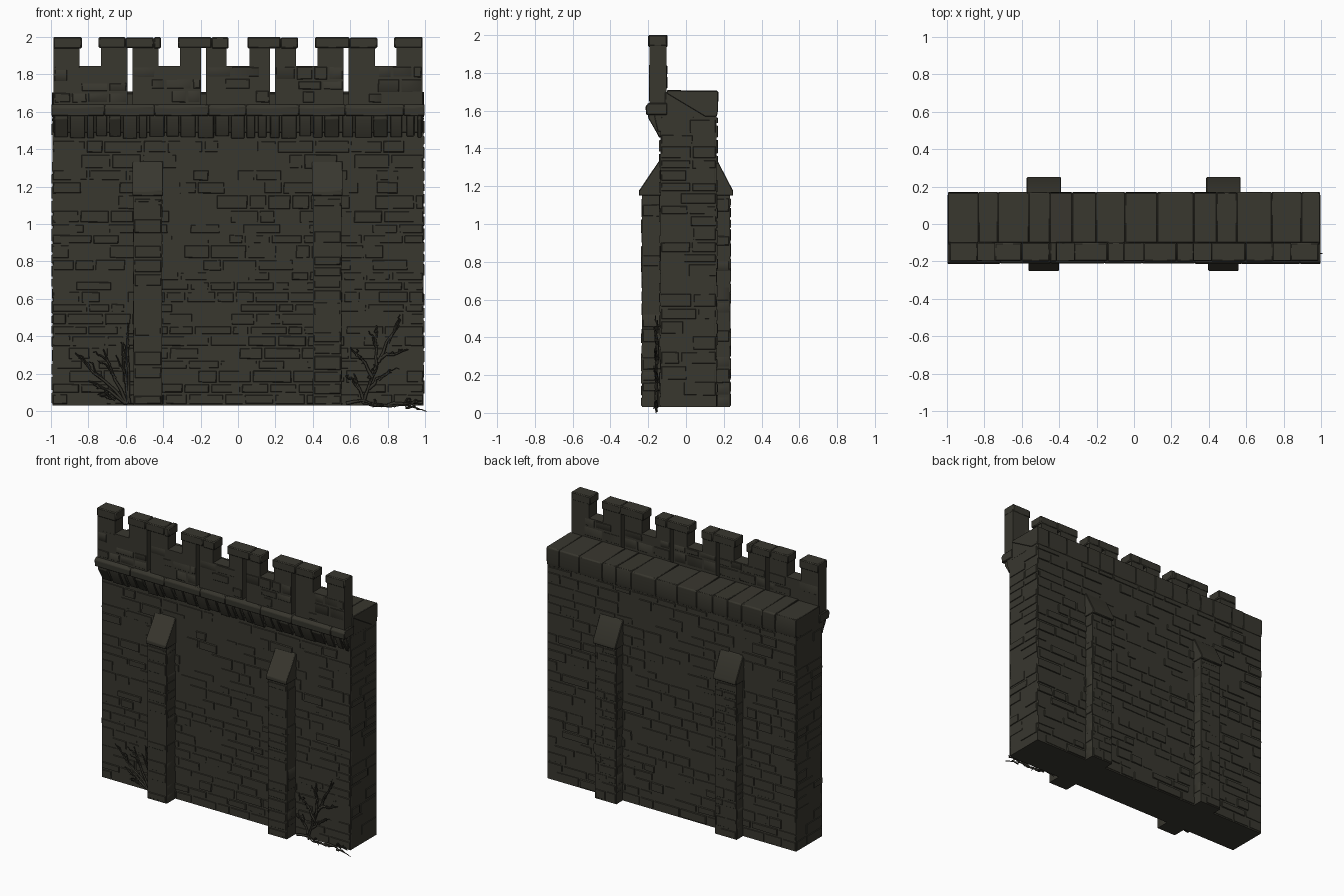
import bpy, bmesh, math, random
from mathutils import Vector

if "Cube" in bpy.data.objects:
    bpy.data.objects.remove(bpy.data.objects["Cube"])

random.seed(7)
R = random.uniform


def material(name, rgb):
    m = bpy.data.materials.new(name)
    m.diffuse_color = (*rgb, 1)
    m.use_nodes = True
    m.node_tree.nodes["Principled BSDF"].inputs["Base Color"].default_value = m.diffuse_color
    return m


STONE = material("dark stone", (0.040, 0.038, 0.028))
BARK = material("dark bark", (0.034, 0.032, 0.024))


def finish(name, bm, angle=30, bevel=0):
    bmesh.ops.recalc_face_normals(bm, faces=bm.faces)
    me = bpy.data.meshes.new(name)
    bm.to_mesh(me)
    bm.free()
    me.materials.append(STONE)
    ob = bpy.data.objects.new(name, me)
    bpy.context.collection.objects.link(ob)
    if bevel:
        b = ob.modifiers.new("worn edges", 'BEVEL')
        b.width, b.segments, b.limit_method = bevel, 1, 'ANGLE'
    bpy.ops.object.select_all(action='DESELECT')
    ob.select_set(True)
    bpy.context.view_layer.objects.active = ob
    bpy.ops.object.shade_smooth_by_angle(angle=math.radians(angle))
    return ob


def hexa(bm, lo, hi):
    """Six-sided block between two four-point loops."""
    a = [bm.verts.new(p) for p in lo]
    b = [bm.verts.new(p) for p in hi]
    bm.faces.new(a)
    bm.faces.new(b)
    for i in range(4):
        j = (i + 1) % 4
        bm.faces.new((a[i], a[j], b[j], b[i]))


def box(bm, x0, x1, y0, y1, z0, z1):
    hexa(bm, [(x0, y0, z0), (x1, y0, z0), (x1, y1, z0), (x0, y1, z0)],
         [(x0, y0, z1), (x1, y0, z1), (x1, y1, z1), (x0, y1, z1)])


def prism(bm, profile, x0, x1):
    """Extrude a (y, z) profile along x."""
    a = [bm.verts.new((x0, y, z)) for y, z in profile]
    b = [bm.verts.new((x1, y, z)) for y, z in profile]
    bm.faces.new(a)
    bm.faces.new(b)
    n = len(a)
    for i in range(n):
        bm.faces.new((a[i], a[(i + 1) % n], b[(i + 1) % n], b[i]))


def pieces(a, b, lo, hi):
    """Split a length into random stone widths."""
    cuts = [a]
    while b - cuts[-1] > hi:
        cuts.append(cuts[-1] + R(lo, hi))
    return list(zip(cuts, cuts[1:] + [b]))


def courses(bm, u0, u1, z0, z1, place, wide=(0.08, 0.22), relief=0.008, share=0.75):
    """Courses of slightly raised stones; place(u, depth, z) maps to 3D."""
    for za, zb in pieces(z0, z1, 0.05, 0.085):
        for ua, ub in pieces(u0, u1, *wide):
            if R(0, 1) > share:
                continue
            d, g, t = R(0.002, relief), 0.002, 0.007
            rect = lambda k, dep, j: [
                place(u + R(-j, j), dep, z + R(-j, j)) for u, z in
                ((ua + k, za + k), (ub - k, za + k), (ub - k, zb - k), (ua + k, zb - k))]
            hexa(bm, rect(g, -0.01, 0), rect(g + t, d, 0.002))


# wall core
bm = bmesh.new()
box(bm, -0.992, 0.992, -0.135, 0.161, 0.03, 1.6)
finish("wall_core", bm)

# raised stones on all four sides of the wall
bm = bmesh.new()
courses(bm, -0.995, 0.995, 0.032, 1.45, lambda u, d, z: (u, -0.135 - d, z))
courses(bm, -0.995, 0.995, 0.032, 1.57, lambda u, d, z: (u, 0.161 + d, z))
for s in (-1, 1):
    courses(bm, -0.137, 0.163, 0.032, 1.57, lambda u, d, z: (s * (0.992 + d), u, z),
            (0.1, 0.2), 0.006, 0.6)
finish("wall_stones", bm, 50)

# buttresses with sloping caps, front and back
for s, side, wall, w in ((-1, "front", -0.13, 0.076), (1, "back", 0.155, 0.086)):
    for cx, name in ((-0.482, "left"), (0.478, "right")):
        bm = bmesh.new()
        box(bm, cx - w, cx + w, wall, s * 0.234, 0.03, 1.17)
        courses(bm, cx - w, cx + w, 0.032, 1.14, lambda u, d, z: (u, s * (0.234 + d * 0.6), z),
                (0.07, 0.17))
        for e in (-1, 1):
            courses(bm, min(abs(wall), 0.234), 0.234, 0.032, 1.14,
                    lambda u, d, z: (cx + e * (w + d * 0.4), s * u, z), (0.06, 0.12), 0.008, 0.5)
        finish(f"{side}_{name}_buttress", bm, 40)
        bm = bmesh.new()
        prism(bm, [(wall, 1.15), (s * 0.25, 1.15), (s * 0.25, 1.175),
                   (wall + s * 0.012, 1.335), (wall, 1.335)], cx - w - 0.006, cx + w + 0.006)
        finish(f"{side}_{name}_buttress_cap", bm, bevel=0.004)

# row of tapered corbels below the string course
bm = bmesh.new()
prism(bm, [(-0.13, 1.49), (-0.15, 1.49), (-0.17, 1.585), (-0.13, 1.585)], -0.99, 0.99)
for a, b in pieces(-0.99, 0.99, 0.045, 0.1):
    o, zb = R(-0.012, 0.004), 1.457 + R(0, 0.015)
    prism(bm, [(-0.13, zb), (-0.143, zb), (-0.196 - o, 1.56), (-0.196 - o, 1.585), (-0.13, 1.585)],
          a + R(0.002, 0.012), b - R(0.002, 0.012))
finish("corbels", bm, bevel=0.003)

# string course
bm = bmesh.new()
for a, b in pieces(-0.998, 0.998, 0.14, 0.32):
    o = R(0, 0.005)
    prism(bm, [(-0.1, 1.578), (-0.212 + o, 1.578), (-0.215 + o, 1.622),
               (-0.2, 1.64), (-0.1, 1.64)], a, b)
finish("string_course", bm, bevel=0.004)

# walkway slabs with rear lip
bm = bmesh.new()
box(bm, -0.992, 0.992, -0.11, 0.163, 1.57, 1.698)
for a, b in pieces(-0.996, 0.996, 0.1, 0.2):
    o = R(0, 0.008)
    prism(bm, [(-0.1, 1.69), (-0.1, 1.71 - o), (0.165, 1.708 - R(0, 0.006)),
               (0.172 - o / 2, 1.7 - o), (0.17, 1.6), (0.163, 1.57), (0.1, 1.57)],
          a + 0.001, b - 0.001)
finish("walkway_slabs", bm, bevel=0.003)

# parapet, pierced by arrow slits, with capped merlons
CAPS = [(-0.987, -0.835), (-0.745, -0.412), (-0.322, -0.05)]
CAPS += [(-b, -a) for a, b in reversed(CAPS)]
SLITS = [-0.578, -0.184, 0.184, 0.578]
PY0, PY1 = -0.194, -0.102
bm = bmesh.new()
edges = [-0.986] + [s + e * 0.014 for s in SLITS for e in (-1, 1)] + [0.986]
for a, b in zip(edges[::2], edges[1::2]):
    box(bm, a, b, PY0, PY1, 1.63, 1.845)
    for c, d in CAPS:
        lo, hi = max(a, c + 0.012 * (c > -0.9)), min(b, d - 0.012 * (d < 0.9))
        if hi - lo > 0.02:
            box(bm, lo, hi, PY0, PY1, 1.84, 1.955)
    courses(bm, a, b, 1.645, 1.845, lambda u, d, z: (u, PY0 - d * 0.4, z), (0.07, 0.16), 0.008, 0.5)
    courses(bm, a, b, 1.712, 1.845, lambda u, d, z: (u, PY1 + d * 0.4, z), (0.07, 0.16), 0.008, 0.5)
finish("parapet", bm, 40)

bm = bmesh.new()
for c, d in CAPS:
    cuts = pieces(c, d, 0.13, 0.19)
    for a, b in cuts:
        o = R(0, 0.004)
        box(bm, a, b, -0.202 + o, -0.096 - o, 1.937 + o, 2.0 - o * (a != c))
finish("merlon_caps", bm, bevel=0.006)


# bare climbing shrubs at the foot of the wall
def shrub(name, stems):
    cu = bpy.data.curves.new(name, 'CURVE')
    cu.dimensions = '3D'
    cu.bevel_depth, cu.bevel_resolution = 0.009, 0
    cu.use_fill_caps = True

    def stem(p, q, r0, r1):
        sp = cu.splines.new('POLY')
        sp.points.add(5)
        for i, pt in enumerate(sp.points):
            t = i / 5
            v = p.lerp(q, t)
            j = 0.012 * math.sin(math.pi * t)
            v += Vector((R(-j, j), R(-j, j) * 0.6, R(-j, j) + j))
            pt.co = (*v, 1)
            pt.radius = r0 + (r1 - r0) * t

    for x0, z0, x1, z1 in stems:
        p = Vector((x0, -0.155, z0))
        q = Vector((x1, -0.15 - R(0, 0.02), z1))
        stem(p, q, 1.1, 0.35)
        for t in (0.45, 0.7):
            m = p.lerp(q, t)
            stem(m, m + (q - p) * 0.3 + Vector((R(-0.06, 0.06), R(-0.012, 0.005), R(-0.02, 0.03))), 0.7, 0.25)
    ob = bpy.data.objects.new(name, cu)
    cu.materials.append(BARK)
    bpy.context.collection.objects.link(ob)


shrub("left_shrub", [(-0.60, 0.04, -0.87, 0.31), (-0.60, 0.04, -0.80, 0.16),
                     (-0.60, 0.05, -0.72, 0.33), (-0.59, 0.04, -0.585, 0.47),
                     (-0.58, 0.04, -0.62, 0.36), (-0.59, 0.04, -0.74, 0.08)])
shrub("right_shrub", [(0.67, 0.04, 0.75, 0.26), (0.74, 0.24, 0.74, 0.46),
                      (0.75, 0.26, 0.87, 0.49), (0.76, 0.28, 0.91, 0.33),
                      (0.70, 0.12, 0.82, 0.22), (0.72, 0.18, 0.60, 0.34),
                      (0.67, 0.05, 0.62, 0.2)])
shrub("right_roots", [(0.58, 0.04, 0.78, 0.03), (0.72, 0.03, 0.97, 0.012),
                      (0.8, 0.03, 0.98, 0.035)])
